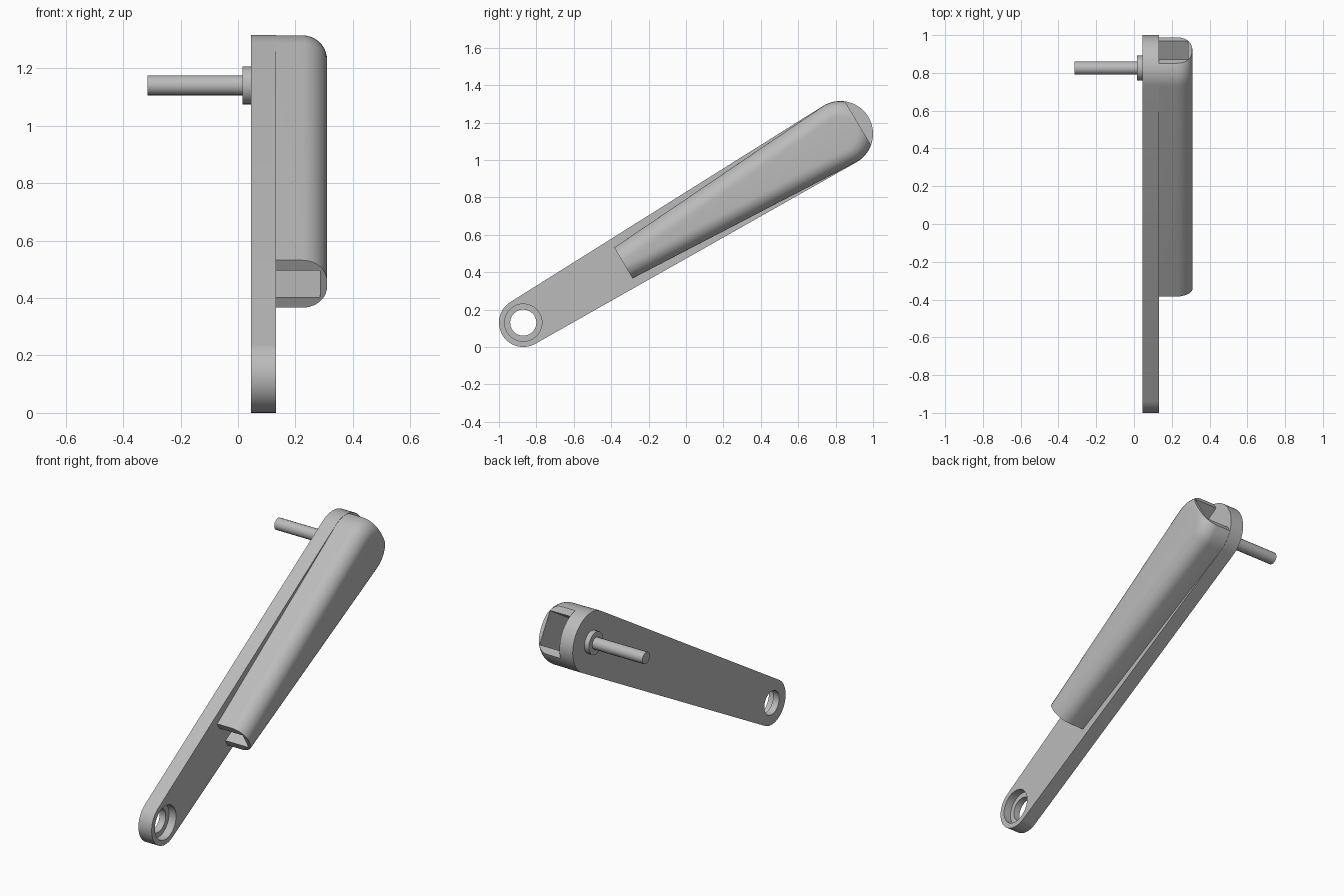
import bpy, bmesh
from math import sin, cos, pi, atan2, hypot, asin
from mathutils import Matrix, Vector

if "Cube" in bpy.data.objects:
    bpy.data.objects.remove(bpy.data.objects["Cube"])

grey = bpy.data.materials.new("plain grey")
grey.use_nodes = True
colour = (0.5, 0.5, 0.5, 1)
grey.diffuse_color = colour
grey.node_tree.nodes["Principled BSDF"].inputs["Base Color"].default_value = colour

# Arm frame: local x runs along the arm, local y across it, local z is world x
PIVOT = Vector((0, -0.87, 0.13))
RISE, RUN = 1.01, 1.695
LENGTH, TILT = hypot(RISE, RUN), atan2(RISE, RUN)
FRAME = Matrix.Translation(PIVOT) @ Matrix((
    (0, 0, 1, 0),
    (cos(TILT), -sin(TILT), 0, 0),
    (sin(TILT), cos(TILT), 0, 0),
    (0, 0, 0, 1)))
PLATE_LOW, PLATE_HIGH = 0.045, 0.132
BIG_R, SMALL_R = 0.175, 0.13


def make(name, bm):
    bmesh.ops.recalc_face_normals(bm, faces=bm.faces)
    bm.transform(FRAME)
    mesh = bpy.data.meshes.new(name)
    bm.to_mesh(mesh)
    bm.free()
    mesh.materials.append(grey)
    ob = bpy.data.objects.new(name, mesh)
    bpy.context.collection.objects.link(ob)
    return ob


def arc(centre, radius, start, end, steps):
    return [(centre + radius * cos(start + (end - start) * i / steps),
             radius * sin(start + (end - start) * i / steps)) for i in range(steps + 1)]


def loft(name, layers, cut=None):
    """Stack matching outlines, given as (height, points), into a closed solid."""
    bm = bmesh.new()
    rings = [[bm.verts.new((u, v, h)) for u, v in pts] for h, pts in layers]
    for a, b in zip(rings, rings[1:]):
        for i in range(len(a)):
            j = (i + 1) % len(a)
            bm.faces.new((a[i], a[j], b[j], b[i]))
    bm.faces.new(rings[0])
    bm.faces.new(rings[-1])
    if cut:
        res = bmesh.ops.bisect_plane(bm, geom=bm.verts[:] + bm.edges[:] + bm.faces[:],
                                     plane_co=(cut, 0, 0), plane_no=(1, 0, 0), clear_outer=True)
        edges = [e for e in res["geom_cut"] if isinstance(e, bmesh.types.BMEdge)]
        bmesh.ops.edgeloop_fill(bm, edges=edges)
    return make(name, bm)


def disc(name, centre, radius, low, high, sides=32):
    pts = arc(centre, radius, 0, 2 * pi, sides)[:-1]
    return loft(name, [(low, pts), (high, pts)])


def subtract(ob, cutter):
    cutter.hide_render = True
    mod = ob.modifiers.new("cut", 'BOOLEAN')
    mod.operation, mod.solver, mod.object = 'DIFFERENCE', 'EXACT', cutter
    bpy.context.view_layer.objects.active = ob
    bpy.ops.object.modifier_apply(modifier=mod.name)
    bpy.data.objects.remove(cutter)


# Tapered plate with round ends
lean = asin((BIG_R - SMALL_R) / LENGTH)
side = pi / 2 + lean
outline = arc(LENGTH, BIG_R, -side, side, 32) + arc(0, SMALL_R, side, 2 * pi - side, 28)
plate = loft("arm_plate", [(PLATE_LOW, outline), (PLATE_HIGH, outline)])

# Stepped hole at the narrow end
subtract(plate, disc("through_hole", 0, 0.07, 0, 0.2))
subtract(plate, disc("counterbore", 0, 0.1, 0.085, 0.2))

# Housing: tapered, with a rounded outer edge and a flat-cut wide end
START, END, START_HALF = 0.623, LENGTH + 0.11, 0.096
TOP, FILLET = 0.31, 0.085
taper = pi / 2 + asin((BIG_R - START_HALF) / (LENGTH - START))


def housing_outline(inset):
    half = START_HALF - inset
    return [(START, -half)] + arc(LENGTH, BIG_R - 0.001 - inset, -taper, taper, 32) + [(START, half)]


layers = [(0.125, housing_outline(0))]
for i in range(11):
    a = pi / 2 * i / 10
    layers.append((TOP - FILLET + FILLET * sin(a), housing_outline(FILLET * (1 - cos(a)))))
housing = loft("rounded_housing", layers, END)

# Rectangular channel through the housing, widening with it
near, far = 0.053, 0.098
channel = [(START - 0.05, -near), (END + 0.05, -far), (END + 0.05, far), (START - 0.05, near)]
subtract(housing, loft("channel", [(0.1, channel), (0.285, channel)]))

# Pin and its collar on the inner side
collar = disc("pin_collar", LENGTH, 0.066, 0.015, 0.05)
pin = disc("pin", LENGTH, 0.035, -0.315, 0.02, 16)

for ob in (plate, housing, collar, pin):
    bpy.ops.object.select_all(action='DESELECT')
    ob.select_set(True)
    bpy.context.view_layer.objects.active = ob
    bpy.ops.object.shade_smooth_by_angle(angle=pi / 6)
